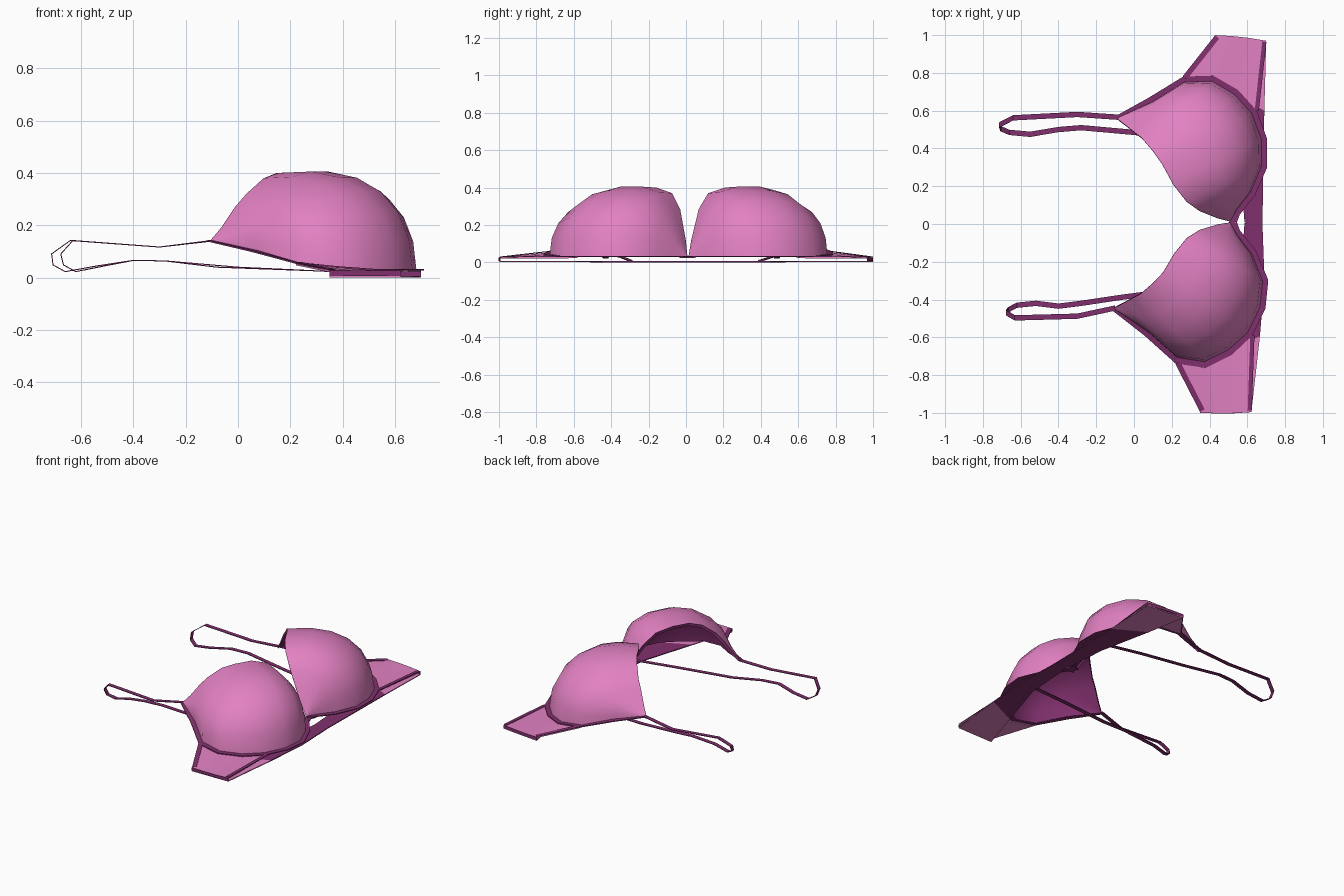
import bpy, math
from mathutils import Vector

if "Cube" in bpy.data.objects:
    bpy.data.objects.remove(bpy.data.objects["Cube"])

def material(name, rgb):
    m = bpy.data.materials.new(name)
    m.diffuse_color = (*rgb, 1)
    m.use_nodes = True
    m.node_tree.nodes["Principled BSDF"].inputs["Base Color"].default_value = m.diffuse_color
    return m

PINK = material("pink_fabric", (0.76, 0.22, 0.54))
DARK = material("dark_trim", (0.22, 0.03, 0.155))

# The garment is symmetric about a slightly turned line through the centre joint
PIVOT, TILT = Vector((0.52, 0.01, 0)), math.radians(-2.8)

def clamp(v):
    return max(0.0, min(1.0, v))

def mirror(p):
    d = Vector(p) - PIVOT
    c, s = math.cos(2 * TILT), math.sin(2 * TILT)
    q = PIVOT + Vector((c * d.x + s * d.y, s * d.x - c * d.y, d.z))
    # the right half is laid out a touch differently: shifted, tip in, wing longer
    dx = 0.035 * clamp(-q.y / 0.25) * clamp((1.15 - abs(q.y)) / 0.4)
    dy = 0.03 * clamp(1 - (q.x + 0.13) / 0.3) - 0.03 * clamp((-q.y - 0.65) / 0.3)
    return q + Vector((dx, dy, 0))

def sheet(name, rows, mats, thick=0.006, smooth=False):
    """Skin a grid of points, facing up, and give it thickness."""
    n = len(rows[0])
    verts = [Vector(p) for r in rows for p in r]
    faces = [(i * n + j, i * n + j + 1, (i + 1) * n + j + 1, (i + 1) * n + j)
             for i in range(len(rows) - 1) for j in range(n - 1)]
    me = bpy.data.meshes.new(name)
    me.from_pydata(verts, [], faces)
    if sum(p.normal.z * p.area for p in me.polygons) < 0:
        me.flip_normals()
    for m in mats:
        me.materials.append(m)
    ob = bpy.data.objects.new(name, me)
    bpy.context.collection.objects.link(ob)
    mod = ob.modifiers.new("thickness", 'SOLIDIFY')
    mod.thickness, mod.offset = thick, -1
    mod.material_offset = mod.material_offset_rim = len(mats) - 1
    bpy.context.view_layer.objects.active = ob
    ob.select_set(True)
    bpy.ops.object.modifier_apply(modifier=mod.name)
    if smooth:
        bpy.ops.object.shade_smooth_by_angle(angle=math.radians(45))
    ob.select_set(False)
    return ob

def ribbon(name, path, width, mats, side=None):
    """Flat strip of constant width along a path; side fixes the width direction."""
    pts = [Vector(p) for p in path]
    left, right = [], []
    for i, p in enumerate(pts):
        t = pts[min(i + 1, len(pts) - 1)] - pts[max(i - 1, 0)]
        w = (Vector(side) if side else Vector((-t.y, t.x, 0)).normalized()) * width / 2
        left.append(p + w)
        right.append(p - w)
    return sheet(name, [left, right], mats, 0.004)

# Cup edges, both running from the strap tip to the centre joint
neck = [Vector(p) for p in (
    (-.09, .56, .14), (-.05, .53, .19), (.00, .49, .27), (.04, .46, .32),
    (.10, .39, .38), (.15, .32, .40), (.21, .21, .40), (.28, .12, .37),
    (.35, .07, .285), (.45, .03, .12), (.51, .015, .03))]
outer = [Vector(p) for p in (
    (-.10, .57, .14), (.08, .67, .10), (.26, .78, .055), (.42, .785, .04),
    (.55, .71, .03), (.65, .60, .03), (.705, .45, .03), (.705, .30, .03),
    (.64, .15, .03), (.56, .05, .03), (.52, .01, .03))]
centre = Vector((.32, .42, 0))
hem = []
for p in outer:
    d = centre - p
    d.z = 0
    hem.append(p + d.normalized() * 0.03)
hem[0], hem[-1] = neck[0], neck[-1]

# Dome rows sweep from neckline to hem along a full quarter arc
ROWS = 6
dome = []
for i in range(ROWS + 1):
    a = i / ROWS * math.pi / 2
    u = math.sin(a) ** 0.95
    v = max(math.cos(a), 0) ** 0.95
    row = []
    for j, (n, h) in enumerate(zip(neck, hem)):
        p = n.lerp(h, u)
        p.z = h.z + (n.z - h.z) * v
        p.z += 0.035 * math.sin(2 * a) * math.sin(math.pi * j / 10)
        row.append(p)
    dome.append(row)

low = Vector((.2, .3, .1))
neck_in = [p + (low - p).normalized() * 0.02 for p in neck]
up = Vector((0, 0, .004))

# Side wing: from the hem to the folded end
wing_end = [Vector(p) for p in ((.43, 1, .027), (.52, .995, .027), (.61, .985, .027), (.70, .97, .027))]
wing_top = [[outer[k] + Vector((0, -.01, -.002)) for k in (2, 3, 4, 5)], wing_end]
fold = [wing_end, [Vector((p.x, p.y, .007)) for p in wing_end]]

# Back band: inner and outer edge from the fold to the middle
band = [[(.43, 1, .007), (.70, .97, .007)], [(.48, .72, .007), (.69, .60, .007)],
        [(.56, .35, .006), (.685, .30, .006)], [(.585, .007, .006), (.68, .002, .006)]]

for side, f in (("left", Vector), ("right", mirror)):
    m = lambda rows: [[f(p) for p in r] for r in rows]
    sheet(side + "_cup", m(dome), [PINK, DARK], smooth=True)
    sheet(side + "_hem_trim", m([[p + up for p in hem], [p + up for p in outer]]), [DARK])
    sheet(side + "_neckline_trim", m([neck, neck_in]), [DARK], 0.003)
    sheet(side + "_wing", m(wing_top), [PINK])
    sheet(side + "_wing_fold", m(fold), [DARK], 0.003)
    sheet(side + "_back_wing", m(band[:2]), [PINK])
    sheet(side + "_back_band", m(band[1:]), [DARK])
    ribbon(side + "_wing_upper_trim", [f((.27, .775, .06)), f((.44, .99, .031))], .028, [DARK])
    ribbon(side + "_wing_lower_trim", [f((.65, .60, .034)), f((.69, .965, .031))], .022, [DARK])
    sheet(side + "_centre_joint", m([[(.49, .035, .03), (.56, .05, .03)],
                                     [(.505, .0108, .03), (.545, .009, .03)]]), [DARK])

# Looped straps run from the cup tip, turn, and return under the cup to the band
ribbon("left_strap", [
    (-.08, .565, .14), (-.3, .58, .115), (-.64, .562, .14), (-.71, .525, .09),
    (-.705, .505, .05), (-.66, .485, .025), (-.55, .475, .045), (-.4, .50, .068),
    (-.28, .51, .066), (0, .485, .042), (.3, .45, .028), (.62, .40, .012)],
    .028, [DARK], (0, 1, 0))
ribbon("right_strap", [
    (-.10, -.445, .14), (-.3, -.488, .115), (-.63, -.497, .14), (-.675, -.47, .09),
    (-.665, -.455, .05), (-.62, -.43, .025), (-.52, -.42, .045), (-.4, -.435, .068),
    (-.28, -.42, .066), (-.08, -.39, .042), (.3, -.34, .028), (.62, -.30, .012)],
    .028, [DARK], (0, 1, 0))
